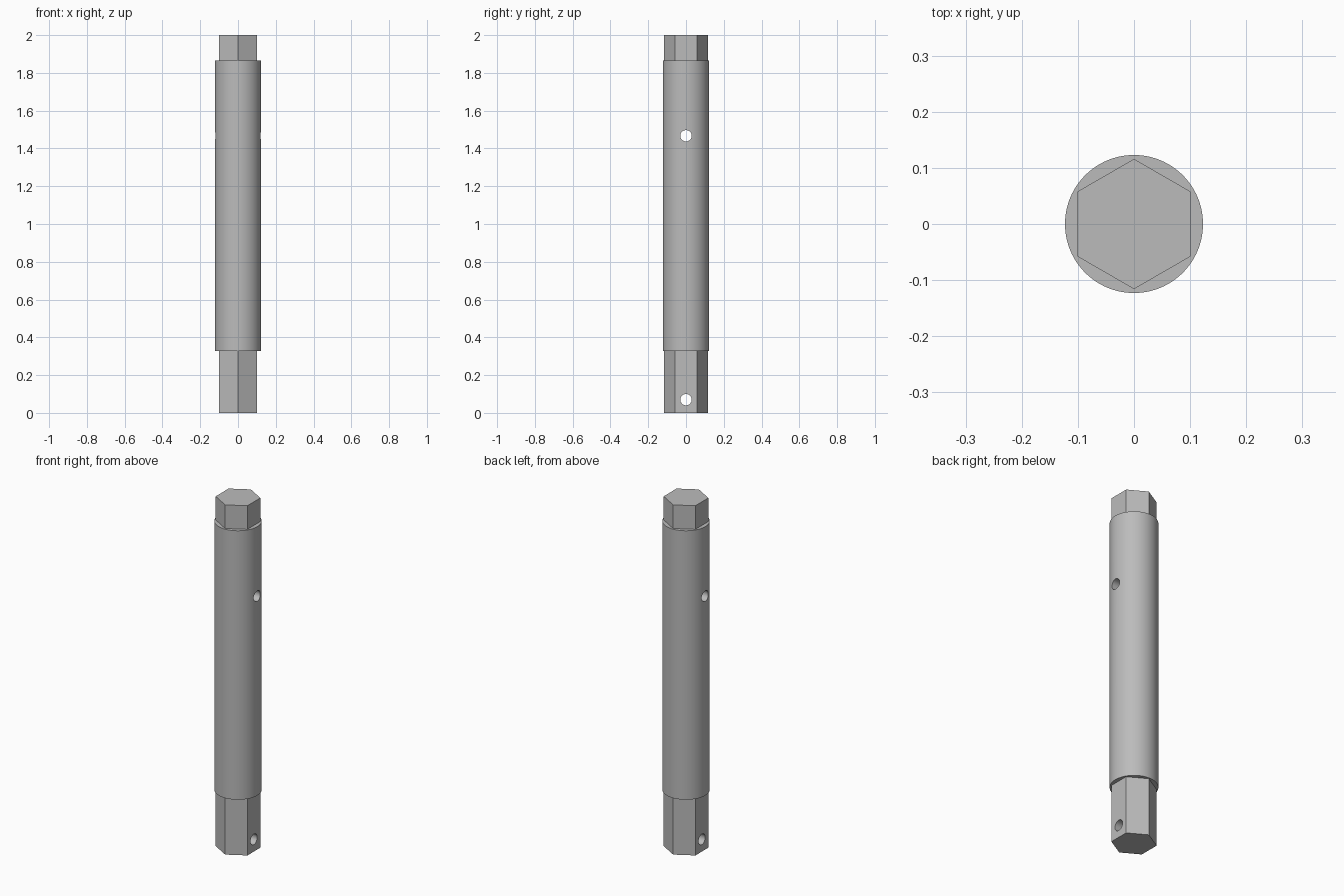
import bpy
import math

if "Cube" in bpy.data.objects:
    bpy.data.objects.remove(bpy.data.objects["Cube"], do_unlink=True)

HEX_RADIUS = 0.116
BARREL_RADIUS = 0.123
HOLE_RADIUS = 0.03

# Plain grey metal
grey = bpy.data.materials.new("grey_metal")
grey.use_nodes = True
grey.diffuse_color = (0.5, 0.5, 0.5, 1)
grey.node_tree.nodes["Principled BSDF"].inputs["Base Color"].default_value = grey.diffuse_color


def prism(name, sides, radius, low, high):
    """Upright prism between two heights."""
    bpy.ops.mesh.primitive_cylinder_add(
        vertices=sides, radius=radius, depth=high - low,
        location=(0, 0, (low + high) / 2))
    obj = bpy.context.object
    obj.name = name
    obj.data.materials.append(grey)
    return obj


def combine(target, tool, operation):
    mod = target.modifiers.new(operation.lower(), "BOOLEAN")
    mod.operation = operation
    mod.solver = "EXACT"
    mod.object = tool
    bpy.context.view_layer.objects.active = target
    bpy.ops.object.modifier_apply(modifier=mod.name)
    bpy.data.objects.remove(tool, do_unlink=True)


# Hexagonal core showing at both ends, with a round barrel around it
shaft = prism("hex_ended_shaft", 6, HEX_RADIUS, 0, 2)
combine(shaft, prism("barrel", 96, BARREL_RADIUS, 0.327, 1.865), "UNION")

# Cross holes through the lower hex end and the upper barrel
for height in (0.07, 1.467):
    drill = prism("hole_cutter", 32, HOLE_RADIUS, -0.3, 0.3)
    drill.rotation_euler.y = math.pi / 2
    drill.location.z = height
    drill.hide_render = True
    combine(shaft, drill, "DIFFERENCE")

# Round surfaces smooth, hex edges and rims sharp
bpy.ops.object.select_all(action="DESELECT")
shaft.select_set(True)
bpy.context.view_layer.objects.active = shaft
bpy.ops.object.shade_smooth_by_angle(angle=math.radians(30))
